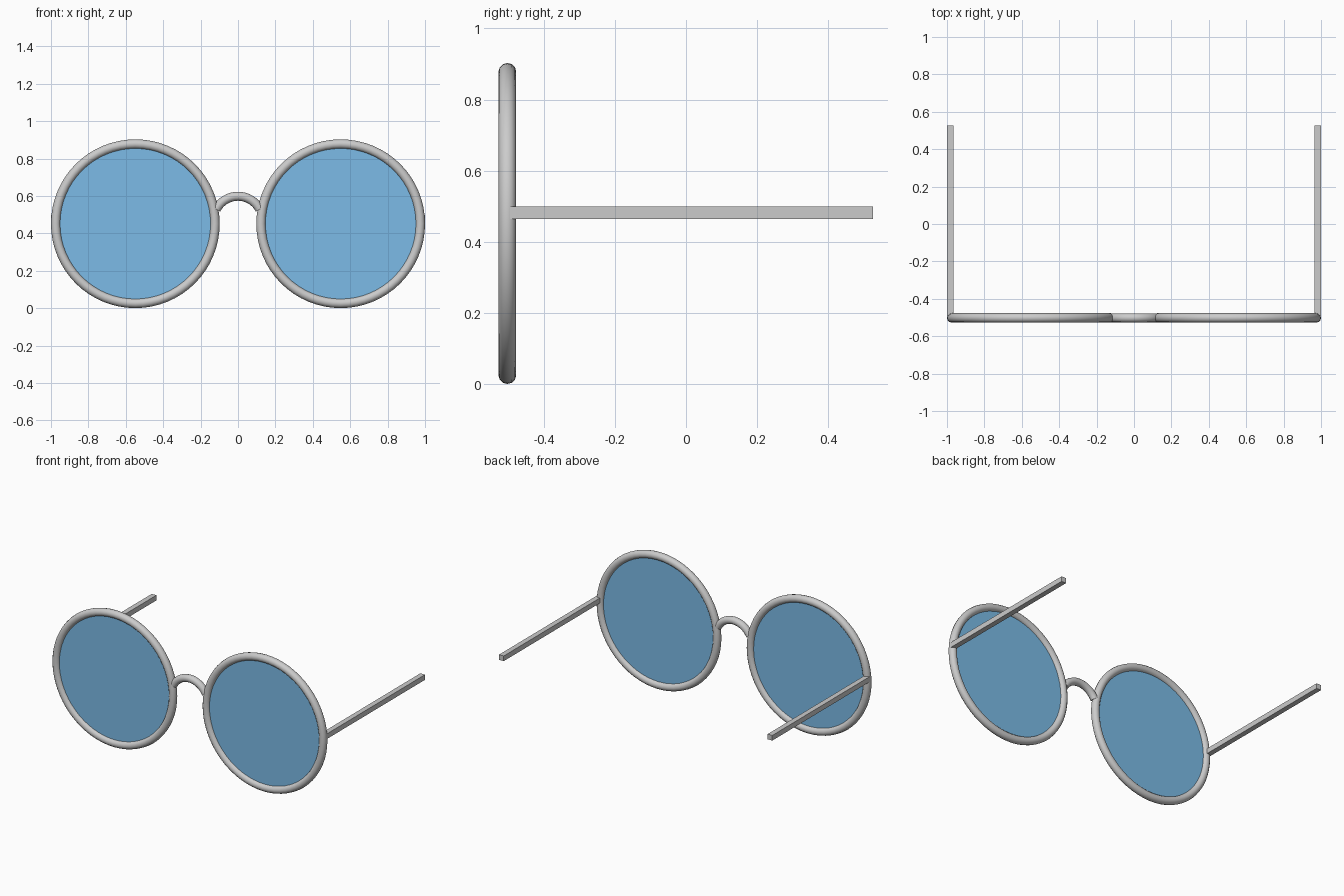
import bpy
from math import sin, cos, pi, radians

if "Cube" in bpy.data.objects:
    bpy.data.objects.remove(bpy.data.objects["Cube"])

FRONT_Y = -0.502
RIM_X, RIM_Z, RIM_R, TUBE = 0.549, 0.452, 0.426, 0.025

lens_mat = bpy.data.materials.new("blue_glass")
lens_mat.diffuse_color = (0.2, 0.5, 0.8, 1)
lens_mat.use_nodes = True
lens_mat.node_tree.nodes["Principled BSDF"].inputs["Base Color"].default_value = lens_mat.diffuse_color


def smooth(angle=40):
    bpy.ops.object.shade_smooth_by_angle(angle=radians(angle))


for side, label in ((-1, "left"), (1, "right")):
    # Round rim
    bpy.ops.mesh.primitive_torus_add(
        major_radius=RIM_R, minor_radius=TUBE, major_segments=64, minor_segments=12,
        location=(side * RIM_X, FRONT_Y, RIM_Z), rotation=(pi / 2, 0, 0))
    bpy.context.object.name = "rim_" + label
    smooth()

    # Thin lens disc seated in the rim
    bpy.ops.mesh.primitive_cylinder_add(
        vertices=64, radius=RIM_R - 0.015, depth=0.01,
        location=(side * RIM_X, FRONT_Y, RIM_Z), rotation=(pi / 2, 0, 0))
    lens = bpy.context.object
    lens.name = "lens_" + label
    lens.data.materials.append(lens_mat)
    smooth()

    # Straight square temple arm
    y0, y1 = -0.495, 0.526
    bpy.ops.mesh.primitive_cube_add(size=1, location=(side * 0.982, (y0 + y1) / 2, 0.482))
    arm = bpy.context.object
    arm.name = "temple_arm_" + label
    arm.scale = (0.034, y1 - y0, 0.034)
    bpy.ops.object.transform_apply(location=False, rotation=False, scale=True)

# Arched nose bridge: a round tube along an arc
R, SPAN, N = 0.131, radians(62), 16
curve = bpy.data.curves.new("bridge_path", "CURVE")
curve.dimensions = "3D"
curve.bevel_depth = 0.024
curve.bevel_resolution = 4
curve.use_fill_caps = True
spline = curve.splines.new("POLY")
spline.points.add(N)
for i, p in enumerate(spline.points):
    a = -SPAN + 2 * SPAN * i / N
    p.co = (R * sin(a), FRONT_Y, 0.599 - R * (1 - cos(a)), 1)
bridge = bpy.data.objects.new("nose_bridge", curve)
bpy.context.collection.objects.link(bridge)
bpy.ops.object.select_all(action="DESELECT")
bridge.select_set(True)
bpy.context.view_layer.objects.active = bridge
bpy.ops.object.convert(target="MESH")
bpy.context.object.name = "nose_bridge"
smooth()
